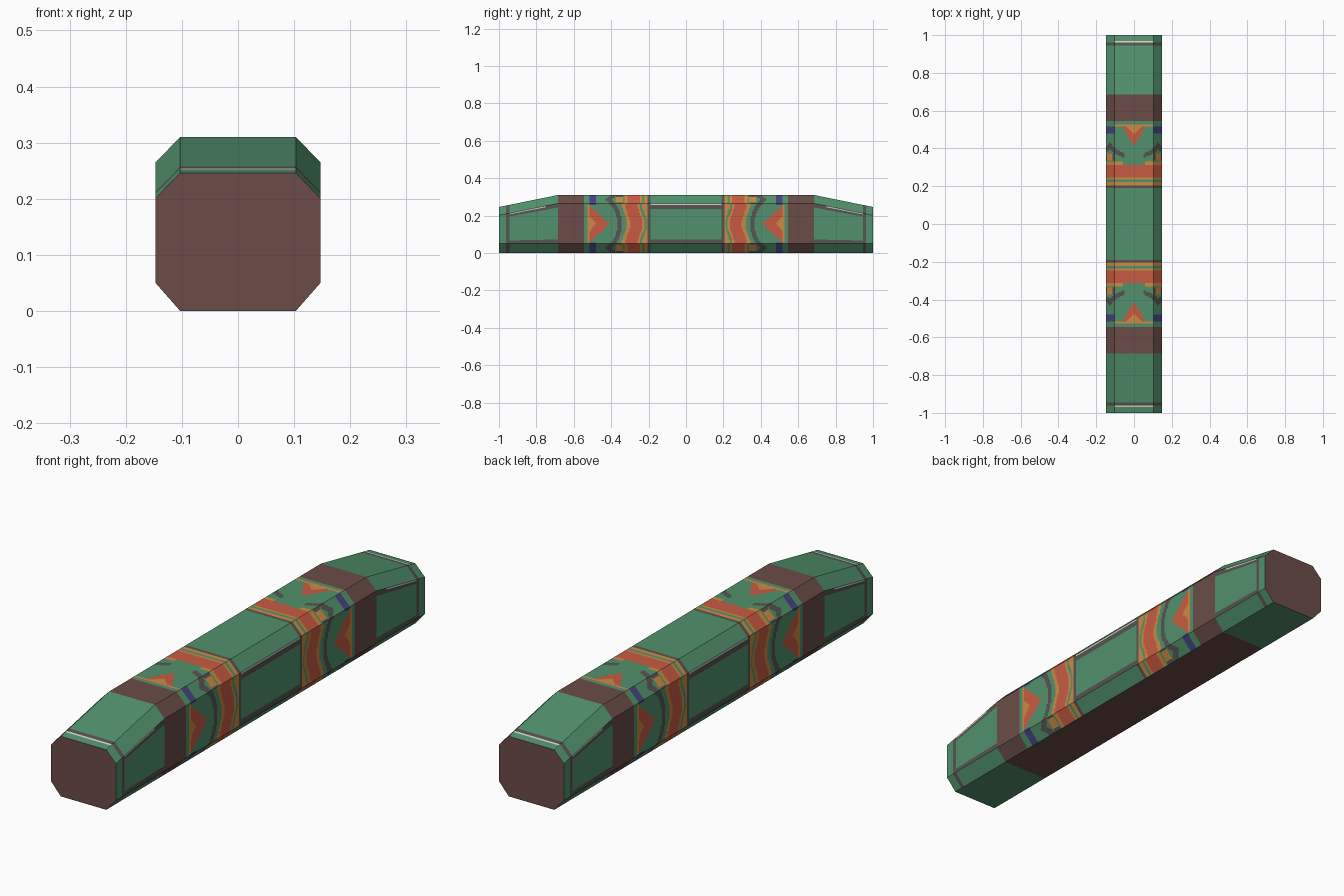
import bpy, bmesh, math

if "Cube" in bpy.data.objects:
    bpy.data.objects.remove(bpy.data.objects["Cube"])

# Flat colours (linear)
COLOURS = [
    ("green", (0.085, 0.285, 0.15)),
    ("brown", (0.145, 0.073, 0.063)),
    ("red", (0.58, 0.105, 0.055)),
    ("orange", (0.60, 0.26, 0.06)),
    ("grey", (0.095, 0.09, 0.08)),
    ("blue", (0.06, 0.06, 0.22)),
    ("off_white", (0.68, 0.68, 0.62)),
]
GREEN, BROWN, RED, ORANGE, GREY, BLUE, WHITE = range(7)

HALF_W, FLAT, TOP, MID = 0.147, 0.103, 0.31, 0.155
LOW, HIGH, TAPER_Y = 0.05, 0.265, 0.685
STEP = 0.0075


def divide(points, step):
    """Subdivide a list of numbers so no gap exceeds step."""
    out = []
    for a, b in zip(points, points[1:]):
        n = max(1, math.ceil((b - a) / step - 1e-6))
        out += [a + (b - a) * i / n for i in range(n)]
    return out + [points[-1]]


# Octagonal cross-section, finely divided except for the plain underside
corners = [(-FLAT, 0), (FLAT, 0), (HALF_W, LOW), (HALF_W, HIGH),
           (FLAT, TOP), (-FLAT, TOP), (-HALF_W, HIGH), (-HALF_W, LOW)]
ring, kind = [], []
for i, (a, b) in enumerate(zip(corners, corners[1:] + corners[:1])):
    n = 1 if i == 0 else math.ceil(math.dist(a, b) / STEP)
    name = ("bottom", "chamfer", "side", "chamfer", "top",
            "chamfer", "side", "chamfer")[i]
    for k in range(n):
        t = k / n
        ring.append((a[0] + (b[0] - a[0]) * t, a[1] + (b[1] - a[1]) * t))
        kind.append(name)

# Stations along the length, with clean cuts at the stripe edges
half = divide([0, 0.19, 0.205, 0.222, 0.235, 0.245, 0.312, 0.33, 0.41, 0.48,
               0.515, 0.527, 0.545, TAPER_Y, 0.945, 0.962, 0.97, 1.0], STEP)
stations = [-y for y in reversed(half[1:])] + half


def tapered(z, y):
    """Lower the upper part toward both ends."""
    t = max(0, (abs(y) - TAPER_Y) / (1 - TAPER_Y))
    return z - 0.064 * t * min(1, max(0, (z - LOW) / (HIGH - LOW)))


def paint(x, y, z, k):
    """Pattern rule: a runs along the length, d away from panel centre."""
    a, d = abs(y), min(abs(x), abs(z - MID))
    side, top = k == "side", k == "top"
    if k == "bottom":
        return BROWN if a < TAPER_Y else GREEN
    if a > TAPER_Y:                                   # tapered ends
        if 0.945 < a < 0.962:
            return GREY
        if 0.962 < a < 0.97 and top and d < 0.1:
            return WHITE
        if a < 0.945 and side and 0.085 < d:
            return WHITE if d > 0.101 and a > 0.75 and z > MID else GREY
        return GREEN
    if a > 0.545:                                     # plain bands
        return BROWN
    if a < 0.19:                                      # middle panel
        if side and d > 0.08:
            return WHITE if d > 0.1 and z > MID else GREY
        return GREEN
    if a < 0.205:
        return GREY
    if a > 0.527:
        return GREEN
    if a > 0.515:
        return ORANGE if d < 0.1 else GREEN
    # triangles with an orange heart
    if a > 0.41 and d < (a - 0.41) * (0.95 if side else 0.58) and k != "chamfer":
        return ORANGE if a > 0.48 and d < (a - 0.48) * 1.1 else RED
    if 0.48 < a and d > 0.1:
        return BLUE
    # wavy red belt with orange borders
    w = a + (0.014 * math.cos(math.pi * d / 0.11) if side else 0)
    if w < 0.222:
        return ORANGE
    if w < 0.235:
        return GREEN
    if w < 0.247:
        return ORANGE
    if w < 0.312:
        return RED
    if w < 0.33 and (side or d > 0.06):
        return ORANGE
    # curved grey garland
    r = math.hypot(0.52 - a, d)
    if 0.155 < r < 0.178 and (side or d > 0.05):
        return GREY
    if k == "chamfer" and 0.34 < a < 0.375:
        return ORANGE if d > 0.113 else GREY
    return GREEN


mesh = bpy.data.meshes.new("painted_body")
body = bpy.data.objects.new("painted_body", mesh)
bpy.context.collection.objects.link(body)
for name, rgb in COLOURS:
    mat = bpy.data.materials.new(name)
    mat.diffuse_color = (*rgb, 1)
    mat.use_nodes = True
    mat.node_tree.nodes["Principled BSDF"].inputs["Base Color"].default_value = mat.diffuse_color
    mesh.materials.append(mat)

# Loft the cross-section along the length
bm = bmesh.new()
loops = [[bm.verts.new((x, y, tapered(z, y))) for x, z in ring] for y in stations]
n = len(ring)
for j in range(len(stations) - 1):
    ym = (stations[j] + stations[j + 1]) / 2
    for i in range(n):
        i2 = (i + 1) % n
        f = bm.faces.new((loops[j][i], loops[j][i2], loops[j + 1][i2], loops[j + 1][i]))
        xm, zm = (ring[i][0] + ring[i2][0]) / 2, (ring[i][1] + ring[i2][1]) / 2
        f.material_index = paint(xm, ym, zm, kind[i])

# Brown end caps
for loop in (loops[0], loops[-1]):
    bm.faces.new(loop).material_index = BROWN
bmesh.ops.recalc_face_normals(bm, faces=bm.faces[:])
bm.to_mesh(mesh)
bm.free()
